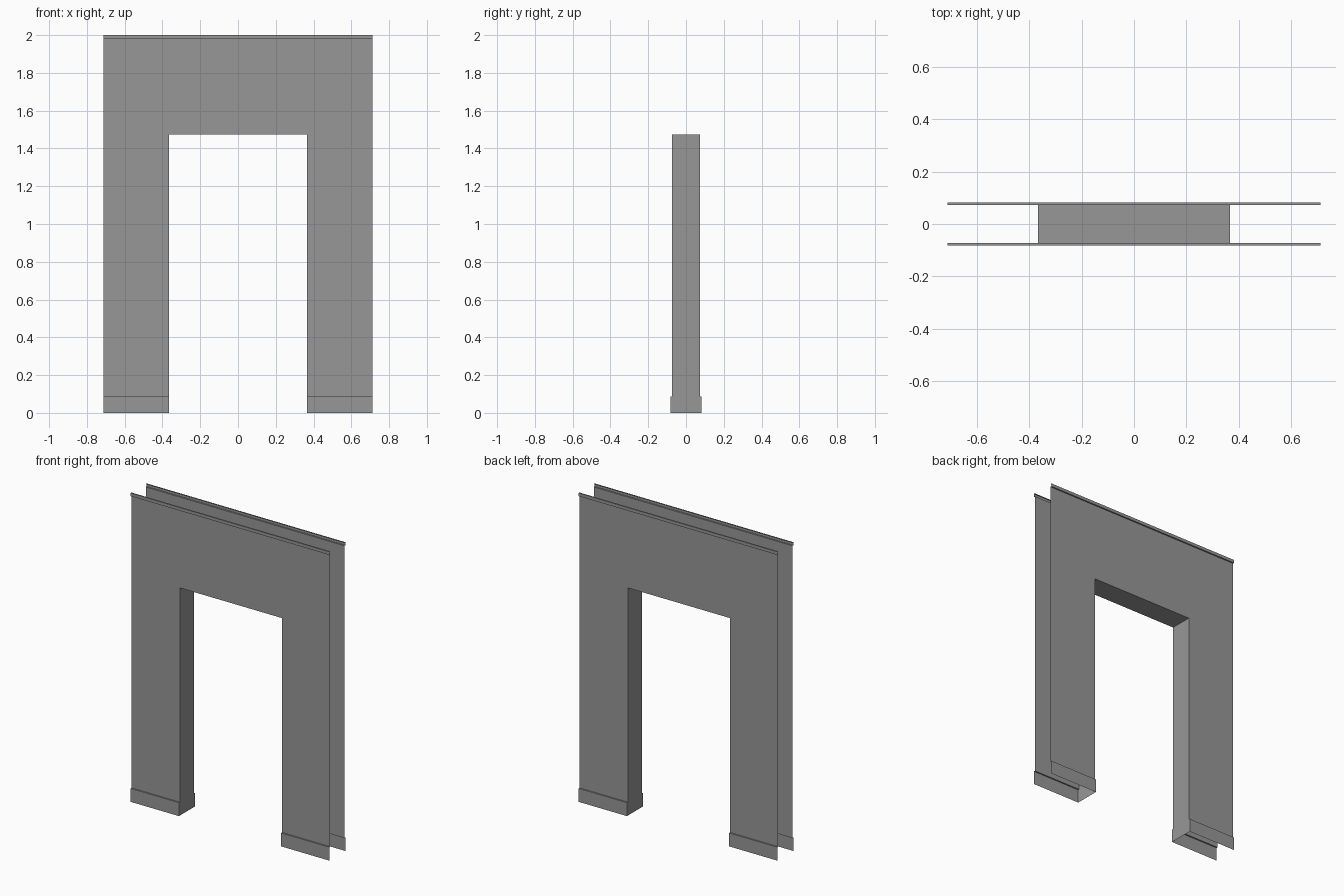
import bpy

cube = bpy.data.objects.get("Cube")
if cube:
    bpy.data.objects.remove(cube, do_unlink=True)

OUTER, INNER = 0.712, 0.366      # half widths of wall and opening
WALL, TRIM = 0.073, 0.082        # half depths of wall and trims
SKIRT, HEAD, CORNICE, TOP = 0.087, 1.475, 1.98, 2.0

grey = bpy.data.materials.new("plain_grey")
grey.use_nodes = True
colour = (0.31, 0.31, 0.31, 1)
grey.diffuse_color = colour
grey.node_tree.nodes["Principled BSDF"].inputs["Base Color"].default_value = colour


def sheet(name, verts, faces, mirror=(False, False)):
    """Make an open surface, optionally mirrored across x and y."""
    mesh = bpy.data.meshes.new(name)
    mesh.from_pydata(verts, [], faces)
    mesh.materials.append(grey)
    obj = bpy.data.objects.new(name, mesh)
    bpy.context.collection.objects.link(obj)
    if any(mirror):
        mod = obj.modifiers.new("Mirror", "MIRROR")
        mod.use_axis = (*mirror, False)
    return obj


def strip(name, x0, x1, profile, mirror):
    """Sweep a (y, z) profile along x."""
    verts = [(x, y, z) for y, z in profile for x in (x0, x1)]
    faces = [(i, i + 1, i + 3, i + 2) for i in range(0, len(verts) - 2, 2)]
    return sheet(name, verts, faces, mirror)


# Wall faces
both, front_back = (True, True), (False, True)
strip("wall_legs", INNER, OUTER, [(-WALL, SKIRT), (-WALL, HEAD)], both)
strip("wall_lintel", -OUTER, OUTER, [(-WALL, HEAD), (-WALL, CORNICE)], front_back)

# Skirting and top trim
strip("skirting", INNER, OUTER,
      [(-TRIM, 0), (-TRIM, SKIRT), (-WALL, SKIRT)], both)
strip("top_trim", -OUTER, OUTER,
      [(-WALL, CORNICE), (-TRIM, CORNICE), (-TRIM, TOP), (-WALL, TOP)], front_back)

# Lining of the opening
for name, depth, low, high in (("jamb_skirting", TRIM, 0, SKIRT),
                               ("jamb_lining", WALL, SKIRT, HEAD)):
    sheet(name, [(INNER, -depth, low), (INNER, -depth, high),
                 (INNER, depth, high), (INNER, depth, low)],
          [(0, 1, 2, 3)], (True, False))
sheet("head_lining", [(-INNER, -WALL, HEAD), (-INNER, WALL, HEAD),
                      (INNER, WALL, HEAD), (INNER, -WALL, HEAD)], [(0, 1, 2, 3)])
